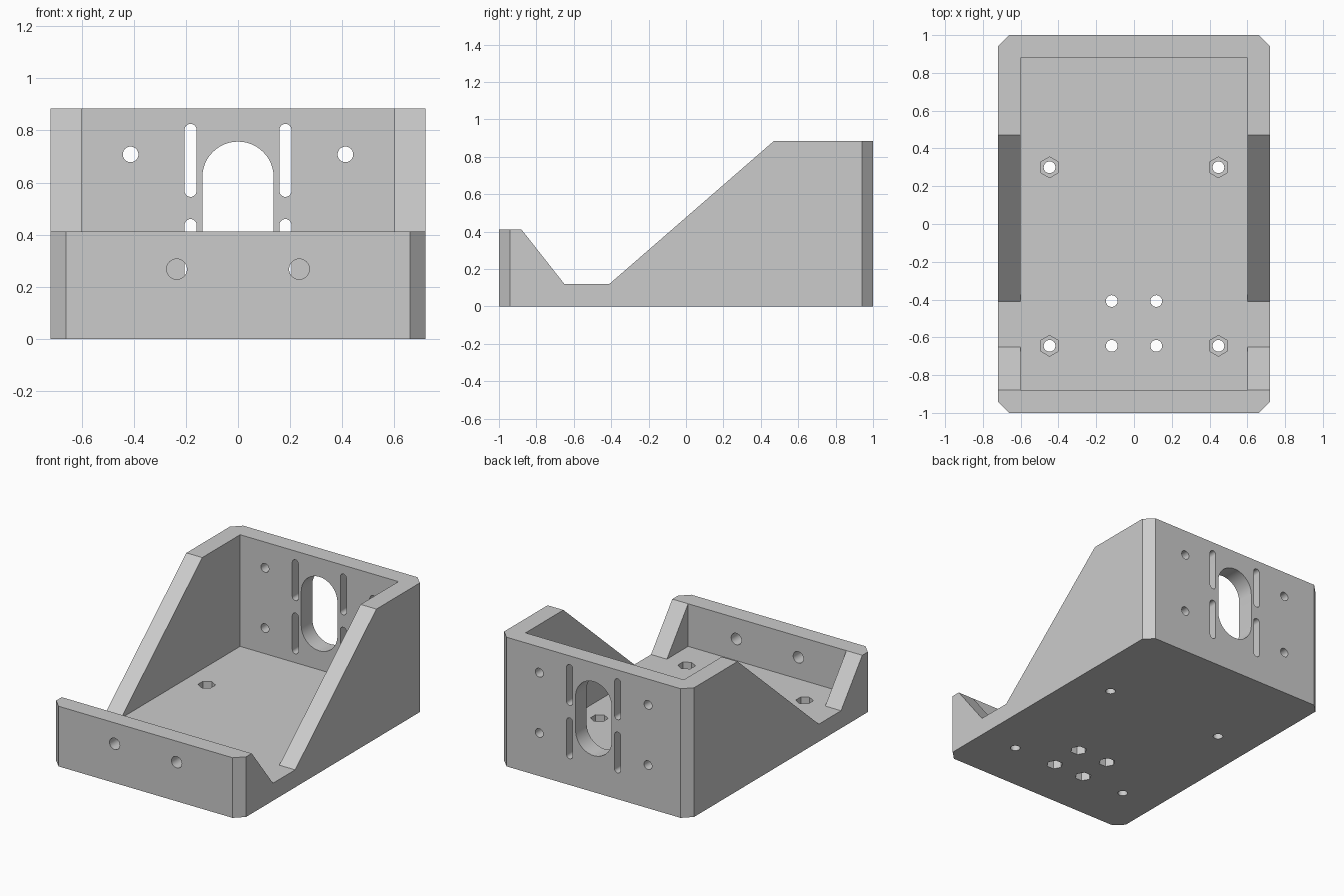
import bpy, bmesh, math

cube = bpy.data.objects.get("Cube")
if cube:
    bpy.data.objects.remove(cube, do_unlink=True)

WIDTH, WALL, FLOOR = 0.72, 0.12, 0.12
SIDES = (-1, 1)


def prism(bm, outline, axis, lo, hi):
    """Extrude a 2D outline along an axis between lo and hi."""
    place = {"X": lambda u, v: (lo, u, v),
             "Y": lambda u, v: (u, lo, v),
             "Z": lambda u, v: (u, v, lo)}[axis]
    step = tuple((hi - lo) * (axis == a) for a in "XYZ")
    base = bm.faces.new([bm.verts.new(place(u, v)) for u, v in outline])
    top = bmesh.ops.extrude_face_region(bm, geom=[base], use_keep_orig=True)["geom"]
    verts = [g for g in top if isinstance(g, bmesh.types.BMVert)]
    bmesh.ops.translate(bm, verts=verts, vec=step)


def ring(x, y, r, count=40, turn=0.0):
    return [(x + r * math.cos(turn + math.tau * i / count),
             y + r * math.sin(turn + math.tau * i / count)) for i in range(count)]


def slot(x, bottom, top, r, count=24):
    """Upright slot with rounded ends."""
    arc = [math.pi * i / count for i in range(count + 1)]
    return ([(x + r * math.cos(a), top - r + r * math.sin(a)) for a in arc] +
            [(x - r * math.cos(a), bottom + r - r * math.sin(a)) for a in arc])


def make(name, bm):
    bmesh.ops.recalc_face_normals(bm, faces=bm.faces[:])
    mesh = bpy.data.meshes.new(name)
    bm.to_mesh(mesh)
    bm.free()
    ob = bpy.data.objects.new(name, mesh)
    bpy.context.collection.objects.link(ob)
    return ob


# Solid body from the side profile, with bevelled upright corners
bm = bmesh.new()
side = [(-1, 0), (1, 0), (1, 0.885), (0.47, 0.885), (-0.41, FLOOR),
        (-0.65, FLOOR), (-0.88, 0.412), (-1, 0.412)]
prism(bm, side, "X", -WIDTH, WIDTH)
corners = [e for e in bm.edges
           if all(abs(abs(v.co.y) - 1) < 1e-4 for v in e.verts)
           and abs(e.verts[0].co.z - e.verts[1].co.z) > 0.1]
bmesh.ops.bevel(bm, geom=corners, offset=0.06, segments=1, affect="EDGES")
bracket = make("bracket_body", bm)

# Inner cavity
bm = bmesh.new()
x, y = WIDTH - WALL, 1 - WALL
prism(bm, [(-x, -y), (x, -y), (x, y), (-x, y)], "Z", FLOOR, 1.2)
cavity = make("cavity_cutter", bm)

# Holes and slots through the walls and floor
bm = bmesh.new()
prism(bm, slot(0, 0.25, 0.757, 0.137), "Y", 0.8, 1.1)
for s in SIDES:
    for bottom in (0.18, 0.545):
        prism(bm, slot(s * 0.182, bottom, bottom + 0.28, 0.023), "Y", 0.8, 1.1)
    for z in (0.295, 0.708):
        prism(bm, ring(s * 0.412, z, 0.03), "Y", 0.8, 1.1)
    prism(bm, ring(s * 0.235, 0.268, 0.039), "Y", -1.1, -0.8)
    for hx, hy in ((0.447, 0.3), (0.447, -0.645), (0.118, -0.408), (0.118, -0.645)):
        prism(bm, ring(s * hx, hy, 0.031), "Z", -0.1, 0.2)
holes = make("hole_cutter", bm)

# Hexagonal nut pockets: outer ones on top, inner ones underneath
bm = bmesh.new()
for s in SIDES:
    for hy in (0.3, -0.645):
        prism(bm, ring(s * 0.447, hy, 0.055, 6, math.pi / 6), "Z", 0.06, 0.2)
    for hy in (-0.408, -0.645):
        prism(bm, ring(s * 0.118, hy, 0.053, 6), "Z", -0.1, 0.06)
pockets = make("pocket_cutter", bm)

# Cut the body, then drop the cutters
cutters = (cavity, holes, pockets)
for cutter in cutters:
    cutter.hide_render = True
    cut = bracket.modifiers.new(cutter.name, "BOOLEAN")
    cut.operation, cut.solver, cut.object = "DIFFERENCE", "EXACT", cutter
bpy.context.view_layer.update()
graph = bpy.context.evaluated_depsgraph_get()
result = bpy.data.meshes.new_from_object(bracket.evaluated_get(graph))
bracket.modifiers.clear()
bracket.data = result
for cutter in cutters:
    bpy.data.objects.remove(cutter, do_unlink=True)

# Plain grey finish
grey = bpy.data.materials.new("light_grey")
grey.use_nodes = True
colour = (0.6, 0.6, 0.6, 1)
grey.diffuse_color = colour
grey.node_tree.nodes["Principled BSDF"].inputs["Base Color"].default_value = colour
bracket.data.materials.clear()
bracket.data.materials.append(grey)

# Smooth round holes, crisp edges
bpy.ops.object.select_all(action="DESELECT")
bracket.select_set(True)
bpy.context.view_layer.objects.active = bracket
bpy.ops.object.shade_smooth_by_angle(angle=math.radians(30))
